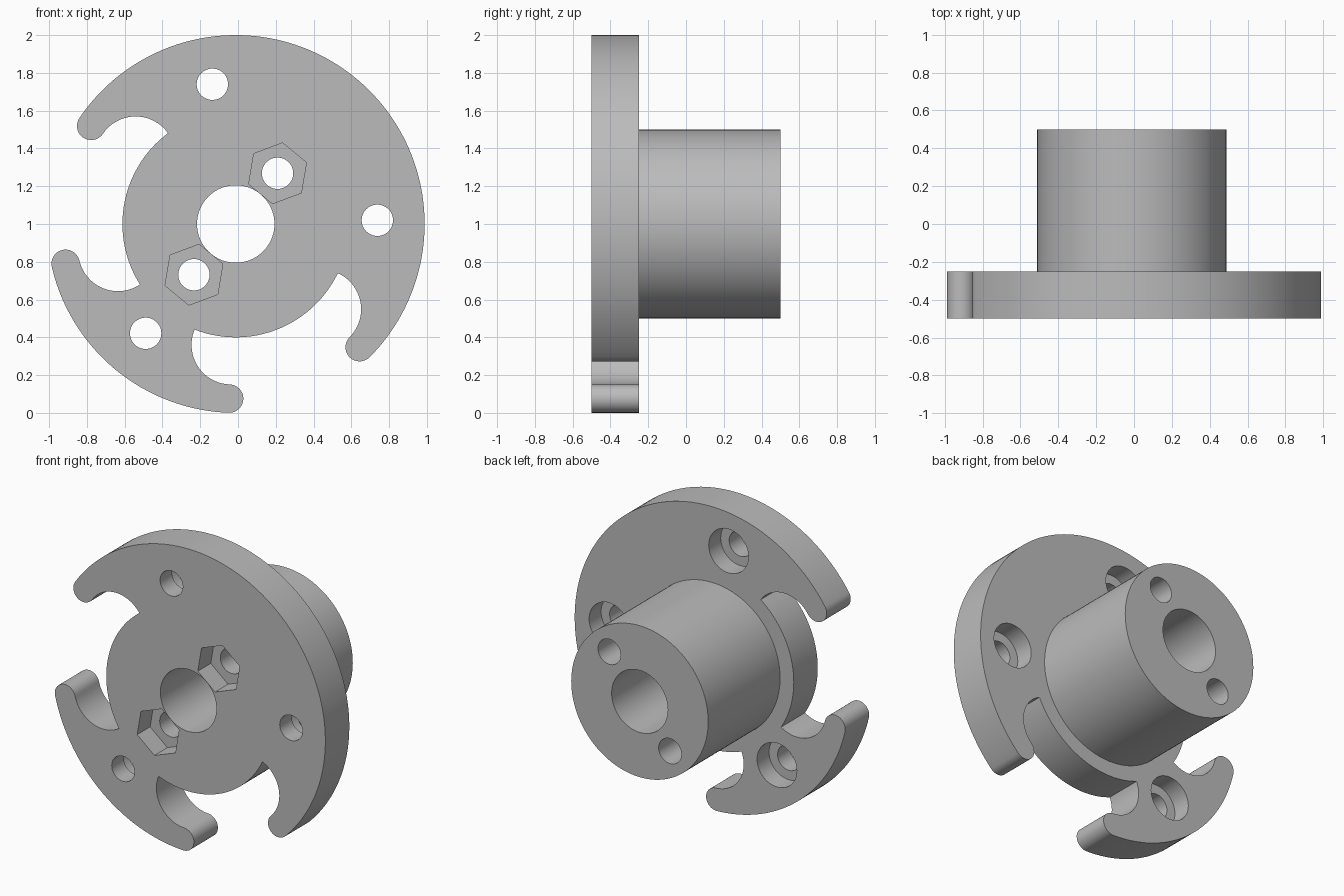
import bpy
import bmesh
from math import radians, degrees, cos, sin, acos, atan2, hypot

cube = bpy.data.objects.get("Cube")
if cube:
    bpy.data.objects.remove(cube, do_unlink=True)

CX, CZ = -0.012, 1.0                 # shaft axis, running along y
FRONT, STEP, BACK = -0.5, -0.25, 0.5  # flange front, flange back, hub end
AXIS = 50.5                          # symmetry direction of the flange, degrees
GAP_HALF = 23.65                     # half angle between the arm tips of a gap
R_CORE, R_TIP, R_SCOOP = 0.6, 0.075, 0.21

grey = bpy.data.materials.new("Plain grey")
grey.use_nodes = True
colour = (0.5, 0.5, 0.5, 1)
grey.diffuse_color = colour
grey.node_tree.nodes["Principled BSDF"].inputs["Base Color"].default_value = colour


def polar(r, deg):
    return r * cos(radians(deg)), r * sin(radians(deg))


def arc(centre, r, start, end, step=3):
    n = max(2, round(abs(end - start) / step))
    pts = []
    for i in range(n + 1):
        u, v = polar(r, start + (end - start) * i / n)
        pts.append((centre[0] + u, centre[1] + v))
    return pts


def prism(name, outline, y0, y1):
    """Extrude an outline drawn around the shaft axis from y0 to y1."""
    bm = bmesh.new()
    face = bm.faces.new([bm.verts.new((CX + u, y0, CZ + v)) for u, v in outline])
    extruded = bmesh.ops.extrude_face_region(bm, geom=[face])["geom"]
    moved = [g for g in extruded if isinstance(g, bmesh.types.BMVert)]
    bmesh.ops.translate(bm, verts=moved, vec=(0, y1 - y0, 0))
    bmesh.ops.recalc_face_normals(bm, faces=bm.faces)
    mesh = bpy.data.meshes.new(name)
    bm.to_mesh(mesh)
    bm.free()
    mesh.materials.append(grey)
    ob = bpy.data.objects.new(name, mesh)
    bpy.context.collection.objects.link(ob)
    return ob


def disc(name, centre, r, y0, y1, sides=48, turn=0):
    pts = [(centre[0] + u, centre[1] + v) for u, v in
           (polar(r, turn + 360 * i / sides) for i in range(sides))]
    return prism(name, pts, y0, y1)


def gap_outline(angle):
    """Tip, scoop, core rim, then the mirrored scoop and tip of one gap."""
    r_mid = 1 - 2 * R_TIP - R_SCOOP
    # where the scoop meets the core rim
    a = acos((R_CORE**2 + r_mid**2 - R_SCOOP**2) / (2 * R_CORE * r_mid))
    meet = degrees(atan2(-R_CORE * sin(a), R_CORE * cos(a) - r_mid))
    half = -GAP_HALF
    side = arc(polar(1 - R_TIP, half), R_TIP, half, half + 180, 9)
    side += arc(polar(r_mid, half), R_SCOOP, half, half + meet, 5)[1:]
    rim = GAP_HALF + degrees(a)
    pts = side + arc((0, 0), R_CORE, -rim, rim)[1:-1]
    pts += [(u, -v) for u, v in reversed(side)]
    c, s = cos(radians(angle)), sin(radians(angle))
    return [(u * c - v * s, u * s + v * c) for u, v in pts]


# Flange with two gaps and curled arms
gap_a, gap_b = AXIS + 119, AXIS + 241
outline = arc((0, 0), 1, gap_b - 360 + GAP_HALF, gap_a - GAP_HALF, 2)[1:-1]
outline += gap_outline(gap_a)
outline += arc((0, 0), 1, gap_a + GAP_HALF, gap_b - GAP_HALF, 2)[1:-1]
outline += gap_outline(gap_b)
body = prism("flanged_hub", outline, FRONT, STEP)

# Hub barrel, sunk into the flange so they join
hub = disc("hub_barrel", (0, 0), 0.5, STEP - 0.1, BACK, 120)

# Central bore
cutters = [disc("bore", (0, 0), 0.205, FRONT - 0.1, BACK + 0.1, 72)]

# Two through bolts with hexagonal nut pockets in the front
for turn in (0, 180):
    spot = polar(0.348, AXIS + turn)
    cutters.append(disc("bolt_hole", spot, 0.083, FRONT - 0.1, BACK + 0.1))
    cutters.append(disc("nut_pocket", spot, 0.163, FRONT - 0.1, FRONT + 0.135,
                        6, AXIS + 30))

# Three mounting holes counterbored from the back of the flange
for turn in (-49, 49, 180):
    spot = polar(0.75, AXIS + turn)
    cutters.append(disc("mount_hole", spot, 0.083, FRONT - 0.1, STEP + 0.1))
    cutters.append(disc("counterbore", spot, 0.145, STEP - 0.125, STEP + 0.1))

# Join and cut, then bake the result
for tool in [hub] + cutters:
    mod = body.modifiers.new(tool.name, 'BOOLEAN')
    mod.operation = 'UNION' if tool == hub else 'DIFFERENCE'
    mod.solver = 'EXACT'
    mod.object = tool
bpy.context.view_layer.update()
graph = bpy.context.evaluated_depsgraph_get()
baked = bpy.data.meshes.new_from_object(body.evaluated_get(graph))
body.modifiers.clear()
body.data = baked
for tool in [hub] + cutters:
    bpy.data.objects.remove(tool, do_unlink=True)

# Smooth curved walls, crisp edges
bpy.ops.object.select_all(action='DESELECT')
body.select_set(True)
bpy.context.view_layer.objects.active = body
bpy.ops.object.shade_smooth_by_angle(angle=radians(30))
